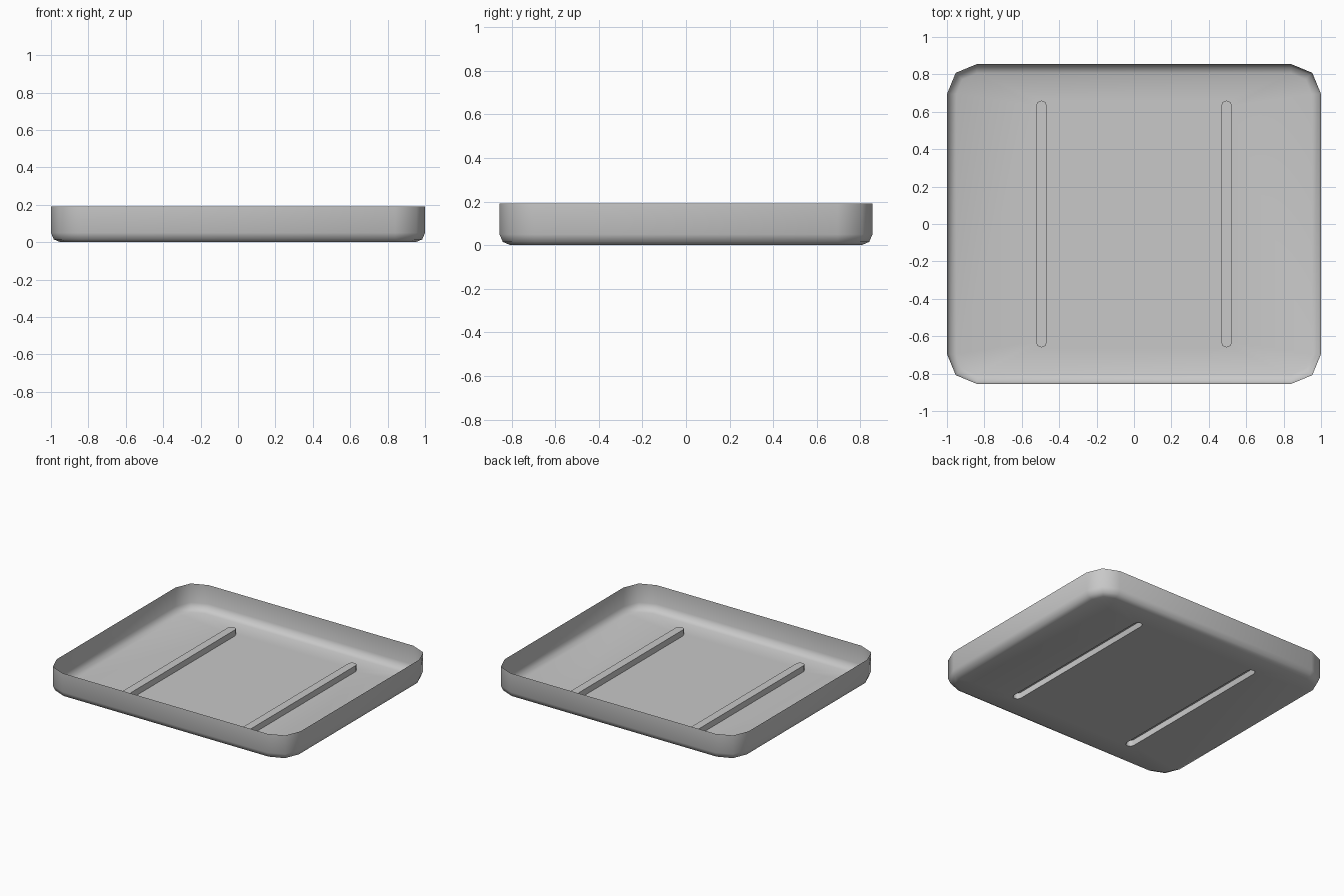
import bpy, bmesh, math

cube = bpy.data.objects.get("Cube")
if cube:
    bpy.data.objects.remove(cube)

HALF_X, HALF_Y, HEIGHT = 1.0, 0.855, 0.19
CORNER = 0.16
RIB_X, RIB_Y, RIB_RADIUS, RIB_HEIGHT = 0.495, 0.66, 0.03, 0.045


def rounded_outline(half_x, half_y, radius, steps, centre_x=0.0):
    """Points of a rounded rectangle, counter-clockwise, without doubled points."""
    points = []
    for quarter, (sx, sy) in enumerate([(1, 1), (-1, 1), (-1, -1), (1, -1)]):
        for i in range(steps + 1):
            a = (quarter + i / steps) * math.pi / 2
            p = (centre_x + sx * (half_x - radius) + radius * math.cos(a),
                 sy * (half_y - radius) + radius * math.sin(a))
            if not points or math.dist(p, points[-1]) > 1e-5:
                points.append(p)
    if math.dist(points[0], points[-1]) < 1e-5:
        points.pop()
    return points


def ring(bm, outline, z):
    return [bm.verts.new((x, y, z)) for x, y in outline]


def bridge(bm, lower, upper):
    n = len(lower)
    for i in range(n):
        j = (i + 1) % n
        bm.faces.new((lower[i], lower[j], upper[j], upper[i]))


def loop_edges(bm, verts):
    pairs = zip(verts, verts[1:] + verts[:1])
    return [bm.edges.get(p) or bm.edges.new(p) for p in pairs]


grey = bpy.data.materials.new("light grey")
grey.use_nodes = True
grey.diffuse_color = (0.58, 0.58, 0.58, 1)
grey.node_tree.nodes["Principled BSDF"].inputs["Base Color"].default_value = grey.diffuse_color

bm = bmesh.new()

# Walls and rounded lower edge, from rim to floor
previous = None
for inset, z in [(0, HEIGHT), (0, 0.05), (0.015, 0.015), (0.05, 0)]:
    outline = rounded_outline(HALF_X - inset, HALF_Y - inset, CORNER - inset, 2)
    current = ring(bm, outline, z)
    if previous:
        bridge(bm, current, previous)
    previous = current
floor_edges = loop_edges(bm, previous)

# Two pressed ribs, raised above and hollow below
for side in (-1, 1):
    outline = rounded_outline(RIB_RADIUS, RIB_Y, RIB_RADIUS, 2, side * RIB_X)
    foot, top = ring(bm, outline, 0), ring(bm, outline, RIB_HEIGHT)
    bridge(bm, foot, top)
    bm.faces.new(top)
    floor_edges += loop_edges(bm, foot)

# Floor around the ribs
bmesh.ops.triangle_fill(bm, edges=floor_edges, use_beauty=True, normal=(0, 0, -1))
bmesh.ops.recalc_face_normals(bm, faces=bm.faces)

mesh = bpy.data.meshes.new("tray")
bm.to_mesh(mesh)
bm.free()
mesh.materials.append(grey)
tray = bpy.data.objects.new("tray", mesh)
bpy.context.collection.objects.link(tray)
bpy.context.view_layer.objects.active = tray
tray.select_set(True)
bpy.ops.object.shade_smooth_by_angle(angle=math.radians(50))
